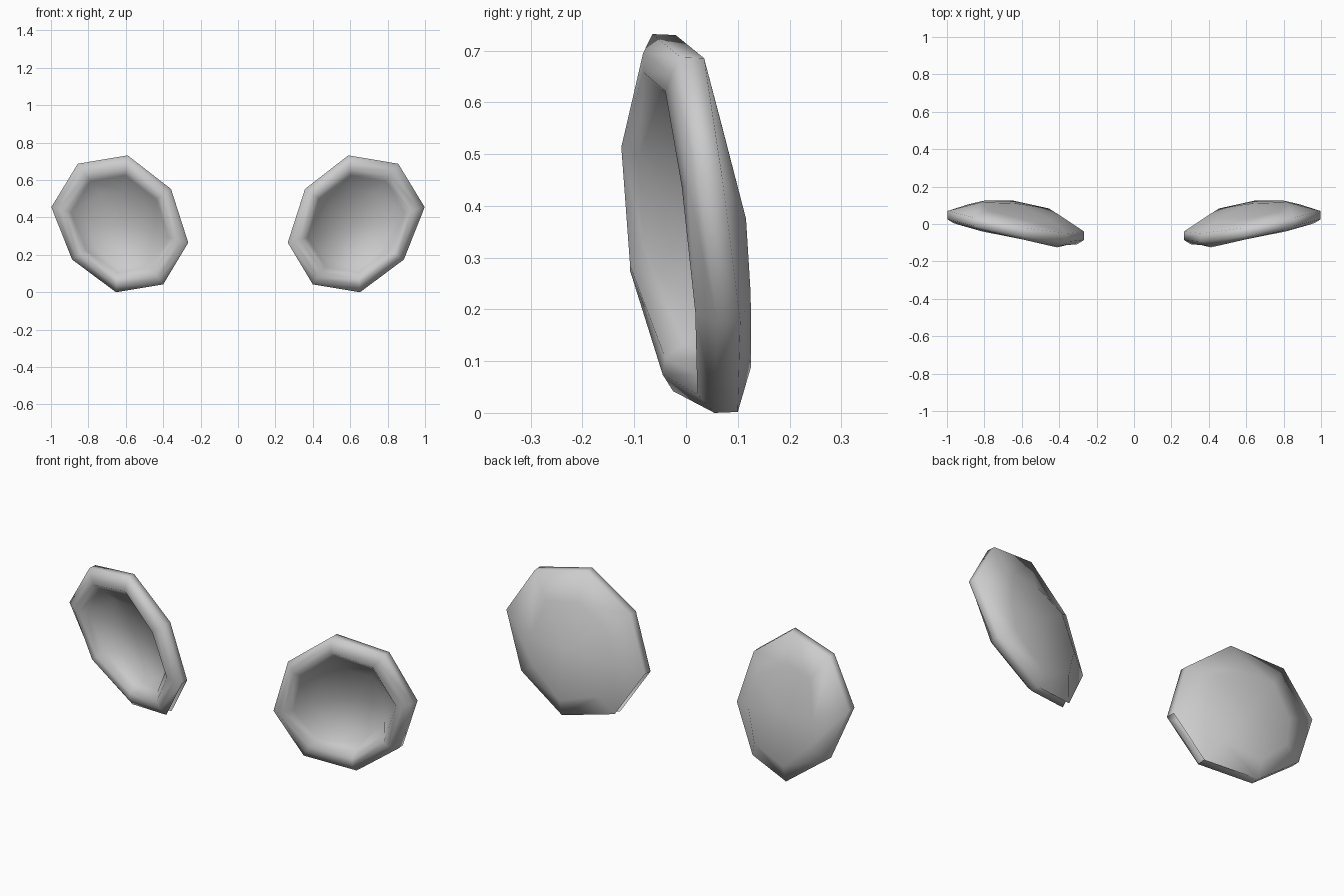
import bpy, bmesh
from mathutils import Vector

if "Cube" in bpy.data.objects:
    bpy.data.objects.remove(bpy.data.objects["Cube"])

grey = bpy.data.materials.new("plain grey")
grey.diffuse_color = (0.6, 0.6, 0.6, 1)
grey.use_nodes = True
grey.node_tree.nodes["Principled BSDF"].inputs["Base Color"].default_value = grey.diffuse_color

# Octagonal rim, clockwise from the top: x, y, z
RIM = [(.59, -.065, .732), (.857, -.01, .687), (.998, .025, .455), (.887, .06, .175),
       (.652, .055, 0), (.40, -.025, .042), (.266, -.085, .265), (.358, -.095, .552)]
# Depth of the rounded front lip at each corner: outer and inner crest
OUTER_Y = [-.083, -.028, .003, .018, .022, -.045, -.108, -.115]
INNER_Y = [-.082, -.04, -.008, .018, .025, -.04, -.108, -.125]
# Shoulder ring of the bulging back
BACK = [(.61, .03, .58), (.77, .068, .56), (.82, .116, .375), (.80, .125, .23),
        (.65, .126, .09), (.455, .083, .145), (.39, .042, .31), (.45, .03, .49)]
CENTRE = Vector((.63, .11, .36))
LOW, SIDE = 5, 6        # corners beside the open slot in the rim


def scaled(points, factor, depths=None):
    """Shrink a ring towards the dish centre, optionally with new depths."""
    depths = depths or [p[1] for p in points]
    return [Vector((CENTRE.x + (p[0] - CENTRE.x) * factor, y,
                    CENTRE.z + (p[2] - CENTRE.z) * factor)) for p, y in zip(points, depths)]


def shifted(points, dy):
    return [Vector(p) + Vector((0, dy, 0)) for p in points]


def dish(name, side):
    rings = [
        shifted(scaled(BACK, .84), -.025),                   # hollow floor
        shifted(scaled(RIM, .71, INNER_Y), .035),            # inner wall
        scaled(RIM, .8, INNER_Y),                            # inner crest
        scaled(RIM, .9, OUTER_Y),                            # outer crest
        shifted(RIM, 0),                                     # rim band, front
        shifted(scaled(RIM, .995), .045),                    # rim band, back
        shifted(BACK, 0),                                    # back shoulder
    ]
    bm = bmesh.new()

    def vert(p):
        return bm.verts.new((p[0] * side, p[1], p[2]))

    rows = [[vert(p) for p in ring] for ring in rings]
    flap = vert((.412, .012, .06))                           # loose end of the band
    for k, (a, b) in enumerate(zip(rows, rows[1:])):
        for i in range(8):
            j = (i + 1) % 8
            if k == 4 and i == LOW:
                continue                                     # open slot
            corner = flap if k == 4 and j == LOW else b[j]
            bm.faces.new((a[i], a[j], corner, b[i]))
    # Close the hollow floor and the back with shallow fans
    for row, y in ((rows[0], CENTRE.y - .025), (rows[-1], CENTRE.y)):
        tip = vert((CENTRE.x, y, CENTRE.z))
        for i in range(8):
            bm.faces.new((row[i], row[(i + 1) % 8], tip))
    bmesh.ops.recalc_face_normals(bm, faces=bm.faces)
    for f in bm.faces:
        f.smooth = True
    mesh = bpy.data.meshes.new(name)
    bm.to_mesh(mesh)
    bm.free()
    mesh.materials.append(grey)
    bpy.context.collection.objects.link(bpy.data.objects.new(name, mesh))


dish("right_dish", 1)
dish("left_dish", -1)
